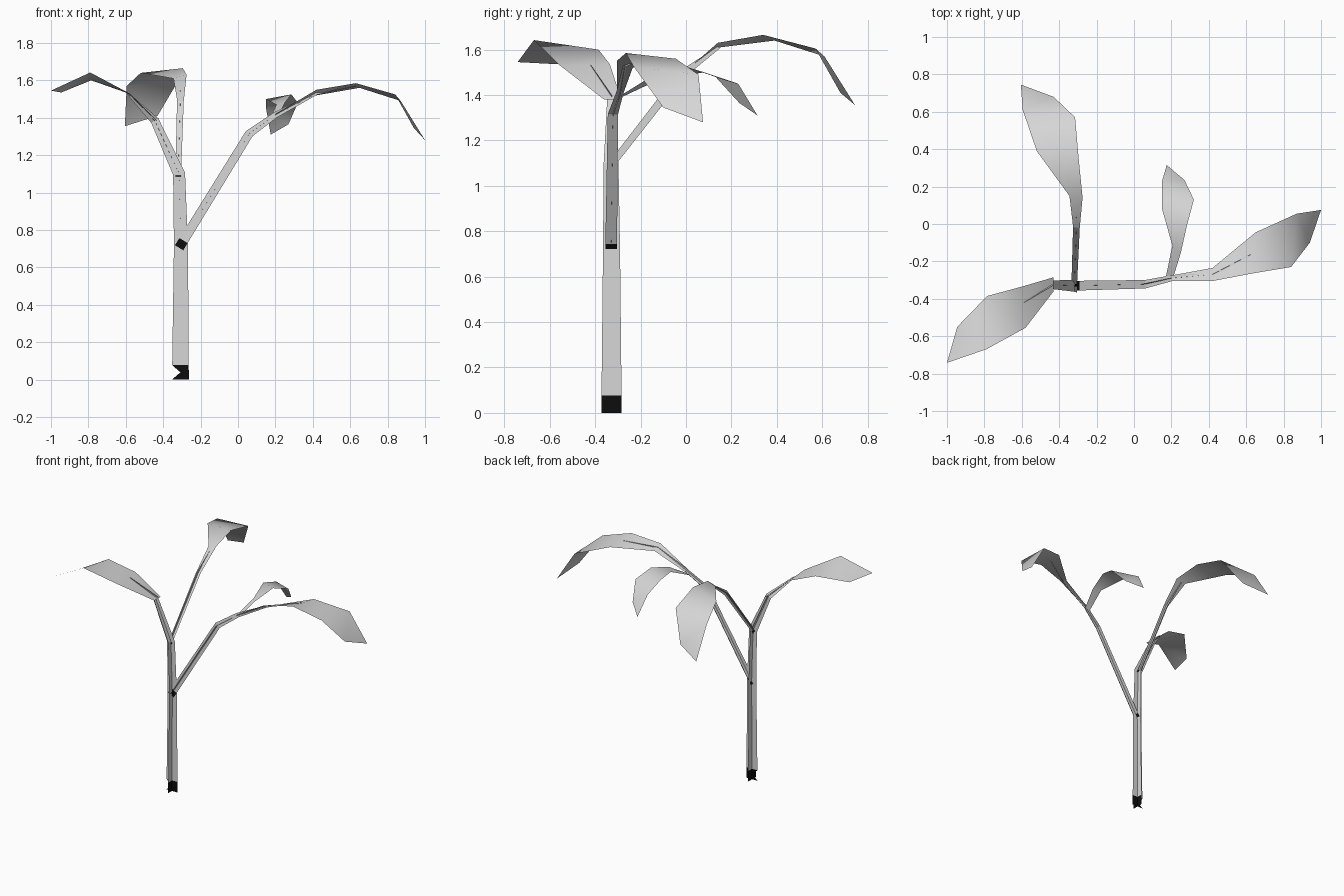
import bpy
from mathutils import Vector


def material(name, v):
    m = bpy.data.materials.new(name)
    m.diffuse_color = (v, v, v, 1)
    return m


GREY = material("pale grey", 0.68)
BLACK = material("black", 0.004)


def add_object(name, verts, faces, mats, smooth=False):
    me = bpy.data.meshes.new(name)
    me.from_pydata(verts, [], faces)
    me.materials.append(GREY)
    me.materials.append(BLACK)
    for p, mi in zip(me.polygons, mats):
        p.material_index = mi
        p.use_smooth = smooth
    ob = bpy.data.objects.new(name, me)
    bpy.context.collection.objects.link(ob)
    return ob


def stem(name, path, side, black_len):
    """Two crossed ribbons along a path of (x, y, z, width); the foot is black."""
    pts = [(Vector(p[:3]), p[3]) for p in path]
    # extra cut for the black foot
    t = black_len / (pts[1][0] - pts[0][0]).length
    pts.insert(1, (pts[0][0].lerp(pts[1][0], t), pts[0][1] * (1 - t) + pts[1][1] * t))
    side = Vector(side)
    verts, faces, mats = [], [], []
    for ribbon in range(2):
        start = len(verts)
        for i, (p, w) in enumerate(pts):
            tan = (pts[min(i + 1, len(pts) - 1)][0] - pts[max(i - 1, 0)][0]).normalized()
            across = (side - tan * side.dot(tan)).normalized()
            if ribbon:
                across = tan.cross(across).normalized()
                if i == 0 and abs(tan.z) > 0.99:
                    across = Vector((1, 0, 0))
            verts += [p - across * w / 2, p + across * w / 2]
        for i in range(len(pts) - 1):
            a = start + 2 * i
            faces.append((a, a + 1, a + 3, a + 2))
            mats.append(1 if i == 0 else 0)
    add_object(name, verts, faces, mats)


def leaf(name, rows):
    """Curved blade from rows of left and right edge points, facing up."""
    verts = [Vector(p) for r in rows for p in (r[:3], r[3:])]
    faces = [(2 * i, 2 * i + 1, 2 * i + 3, 2 * i + 2) for i in range(len(rows) - 1)]
    up = sum((verts[f[1]] - verts[f[0]]).cross(verts[f[2]] - verts[f[0]]).z for f in faces)
    if up < 0:
        faces = [f[::-1] for f in faces]
    add_object(name, verts, faces, [0] * len(faces), smooth=True)


# Stems: the trunk bends into the left leaf, two branches leave it
stem("trunk", [(-0.308, -0.328, 0, 0.09), (-0.305, -0.328, 0.72, 0.075),
               (-0.315, -0.33, 1.1, 0.065), (-0.445, -0.325, 1.385, 0.045),
               (-0.59, -0.42, 1.53, 0.01)], (0, 1, 0), 0.077)
stem("right_branch", [(-0.315, -0.33, 0.705, 0.052), (0.06, -0.322, 1.315, 0.045),
                      (0.2, -0.29, 1.415, 0.032), (0.42, -0.27, 1.53, 0.015),
                      (0.63, -0.16, 1.57, 0.004)], (0, 1, 0), 0.045)
stem("back_branch", [(-0.32, -0.335, 1.085, 0.03), (-0.308, -0.02, 1.49, 0.036),
                     (-0.31, 0.145, 1.61, 0.012)], (1, 0, 0), 0.025)

# Leaves
leaf("right_leaf", [
    (0.20, -0.275, 1.41, 0.20, -0.305, 1.42),
    (0.42, -0.235, 1.52, 0.42, -0.305, 1.55),
    (0.65, -0.045, 1.56, 0.63, -0.265, 1.585),
    (0.87, 0.055, 1.49, 0.84, -0.23, 1.525),
    (1.00, 0.075, 1.28, 0.94, -0.10, 1.345)])
leaf("left_leaf", [
    (-0.43, -0.285, 1.38, -0.43, -0.36, 1.38),
    (-0.60, -0.335, 1.535, -0.58, -0.555, 1.53),
    (-0.785, -0.385, 1.60, -0.79, -0.67, 1.642),
    (-0.945, -0.55, 1.535, -1.00, -0.742, 1.545)])
leaf("back_leaf", [
    (-0.325, -0.02, 1.49, -0.29, -0.02, 1.49),
    (-0.345, 0.15, 1.61, -0.275, 0.14, 1.63),
    (-0.52, 0.39, 1.64, -0.295, 0.34, 1.665),
    (-0.595, 0.61, 1.57, -0.315, 0.57, 1.605),
    (-0.605, 0.745, 1.355, -0.43, 0.68, 1.41)])
leaf("small_leaf", [
    (0.17, -0.285, 1.39, 0.21, -0.285, 1.40),
    (0.205, -0.115, 1.47, 0.25, -0.155, 1.48),
    (0.15, 0.08, 1.50, 0.285, 0.0, 1.525),
    (0.15, 0.23, 1.45, 0.32, 0.13, 1.48),
    (0.175, 0.315, 1.31, 0.27, 0.235, 1.365)])
